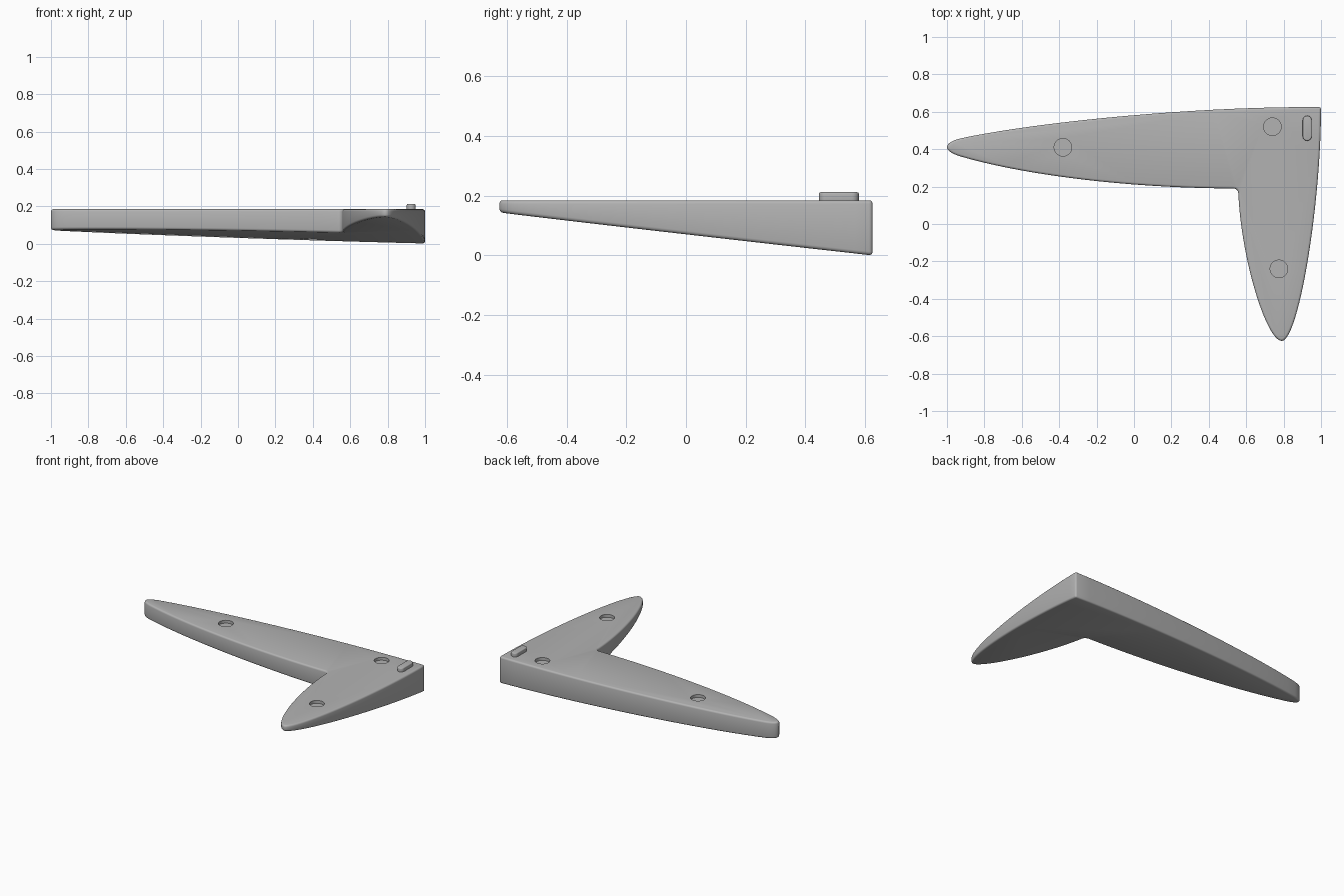
import bpy, bmesh, math
from mathutils import Vector
from mathutils.geometry import interpolate_bezier

cube = bpy.data.objects.get("Cube")
if cube:
    bpy.data.objects.remove(cube, do_unlink=True)

TOP = 0.185

grey = bpy.data.materials.new("plain grey")
grey.use_nodes = True
grey.diffuse_color = (0.45, 0.45, 0.45, 1)
grey.node_tree.nodes["Principled BSDF"].inputs["Base Color"].default_value = grey.diffuse_color


def underside(x, y):
    """Height of the sloping base plane."""
    return 0.025 * (1 - x) + 0.1113 * (0.625 - y)


def prism(name, outline, low, high):
    """Solid between two height functions over a counter-clockwise outline."""
    bm = bmesh.new()
    bottom = [bm.verts.new((x, y, low(x, y))) for x, y in outline]
    top = [bm.verts.new((x, y, high(x, y))) for x, y in outline]
    bm.faces.new(top)
    bm.faces.new(bottom[::-1])
    for i in range(len(outline)):
        j = (i + 1) % len(outline)
        bm.faces.new((bottom[i], bottom[j], top[j], top[i]))
    bmesh.ops.recalc_face_normals(bm, faces=bm.faces)
    mesh = bpy.data.meshes.new(name)
    bm.to_mesh(mesh)
    bm.free()
    mesh.materials.append(grey)
    obj = bpy.data.objects.new(name, mesh)
    bpy.context.collection.objects.link(obj)
    return obj


def apply(obj, kind, **settings):
    mod = obj.modifiers.new(kind.title(), kind)
    for key, value in settings.items():
        setattr(mod, key, value)
    bpy.ops.object.select_all(action='DESELECT')
    bpy.context.view_layer.objects.active = obj
    obj.select_set(True)
    bpy.ops.object.modifier_apply(modifier=mod.name)


def round_edges(obj, width):
    apply(obj, 'BEVEL', width=width, segments=3, limit_method='ANGLE',
          angle_limit=math.radians(45), use_clamp_overlap=False)


# Outline: back edge, long tip, front edge, inner corner, short arm
curves = [
    ((1, .625), (.3, .63), (-.55, .54), (-.93, .457), 20),
    ((-.93, .457), (-.975, .445), (-1, .43), (-1, .41), 8),
    ((-1, .41), (-1, .393), (-.975, .376), (-.93, .362), 8),
    ((-.93, .362), (-.6, .265), (-.05, .192), (.53, .19), 20),
    ((.53, .19), (.546, .19), (.558, .18), (.558, .16), 7),
    ((.558, .16), (.575, -.2), (.71, -.625), (.79, -.625), 28),
    ((.79, -.625), (.88, -.625), (1, .1), (1, .625), 28),
]
outline = []
for a, b, c, d, steps in curves:
    pts = interpolate_bezier(Vector(a), Vector(b), Vector(c), Vector(d), steps)
    outline += [(p.x, p.y) for p in pts[:-1]]

body = prism("wedge_body", outline, underside, lambda x, y: TOP)
round_edges(body, 0.012)

# Shallow round recesses in the top
for x, y in ((-.38, .41), (.74, .52), (.775, -.24)):
    circle = [(x + .047 * math.cos(math.tau * i / 48), y + .047 * math.sin(math.tau * i / 48))
              for i in range(48)]
    cutter = prism("recess_cutter", circle, lambda x, y: TOP - .02, lambda x, y: TOP + .05)
    cutter.hide_render = True
    apply(body, 'BOOLEAN', operation='DIFFERENCE', object=cutter, solver='EXACT')
    bpy.data.objects.remove(cutter, do_unlink=True)
bpy.ops.object.shade_smooth_by_angle(angle=math.radians(35))

# Raised locating key with rounded ends
R = .024
slot = []
for centre, start in ((.555, 0), (.469, math.pi)):
    for i in range(13):
        t = start + math.pi * i / 12
        slot.append((.926 + R * math.cos(t), centre + R * math.sin(t)))
key = prism("locating_key", slot, lambda x, y: TOP - .01, lambda x, y: TOP + .027)
round_edges(key, 0.006)
bpy.ops.object.shade_smooth_by_angle(angle=math.radians(35))
